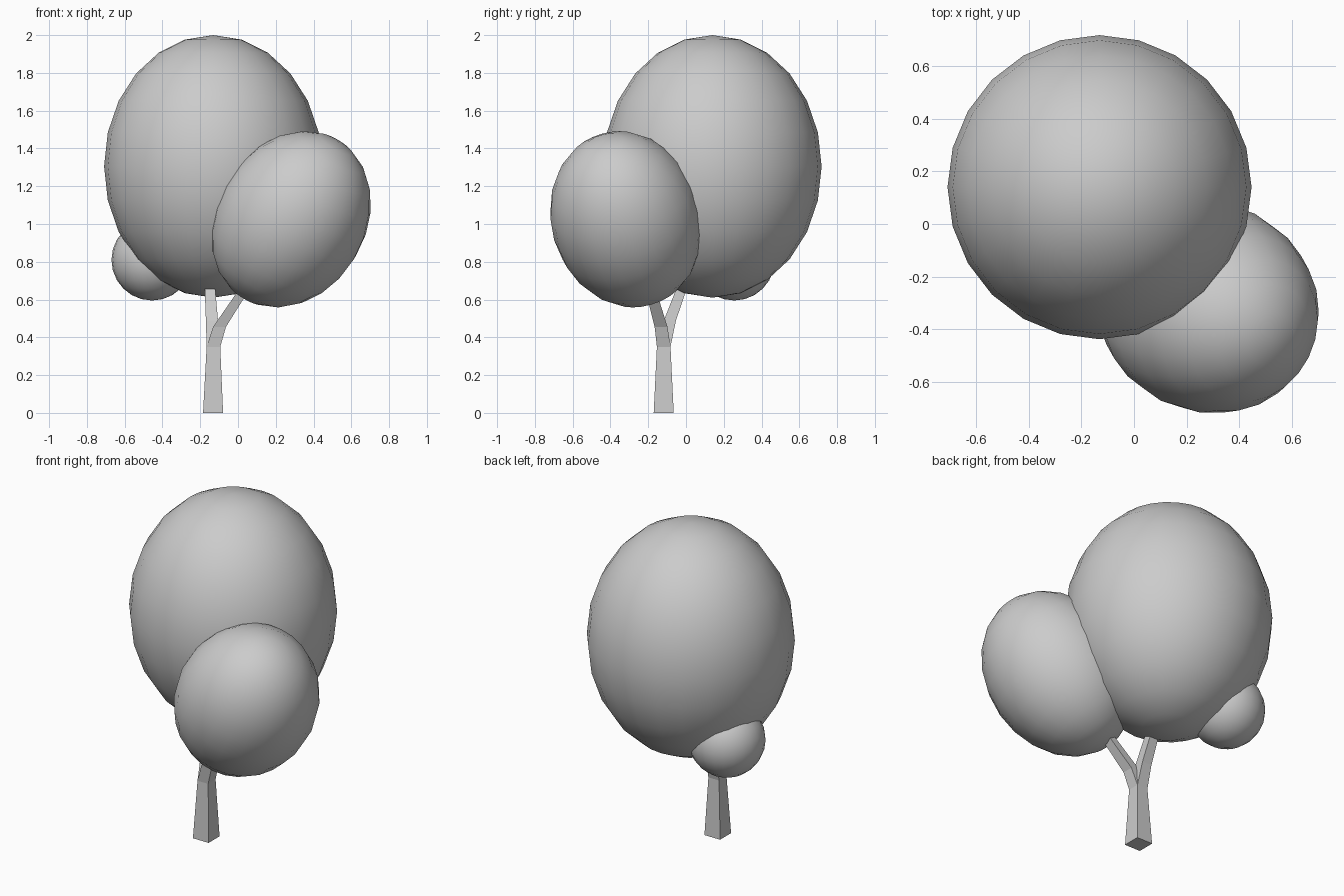
import bpy, bmesh
from mathutils import Vector

if "Cube" in bpy.data.objects:
    bpy.data.objects.remove(bpy.data.objects["Cube"])


def foliage(name, centre, radius, length, axis=(0, 0, 1)):
    """Smooth egg-shaped leaf mass, stretched along its axis."""
    bpy.ops.mesh.primitive_uv_sphere_add(segments=24, ring_count=12, radius=1, location=centre)
    ob = bpy.context.object
    ob.name = name
    ob.scale = (radius, radius, length)
    if axis != (0, 0, 1):
        ob.rotation_euler = Vector(axis).to_track_quat('Z', 'Y').to_euler()
    bpy.ops.object.shade_smooth()
    return ob


def limb(name, rings):
    """Square tapering tube; each ring is (x, y, z, half width)."""
    bm = bmesh.new()
    loops = []
    for x, y, z, h in rings:
        loops.append([bm.verts.new((x + sx * h, y + sy * h, z))
                      for sx, sy in ((-1, -1), (1, -1), (1, 1), (-1, 1))])
    for a, b in zip(loops, loops[1:]):
        for i in range(4):
            j = (i + 1) % 4
            bm.faces.new((a[i], a[j], b[j], b[i]))
    bm.faces.new(loops[0][::-1])
    bm.faces.new(loops[-1])
    me = bpy.data.meshes.new(name)
    bm.to_mesh(me)
    bm.free()
    ob = bpy.data.objects.new(name, me)
    bpy.context.collection.objects.link(ob)
    return ob


# Leaf masses
foliage("large_foliage", (-0.131, 0.14, 1.305), 0.578, 0.695)
foliage("side_foliage", (0.28, -0.316, 1.025), 0.398, 0.495, (0.5, -0.25, 0.83))
foliage("small_foliage", (-0.455, 0.255, 0.81), 0.215, 0.215)

# Trunk and its two branches
limb("trunk", [(-0.132, -0.118, 0, 0.053), (-0.13, -0.118, 0.35, 0.036)])
limb("back_branch", [(-0.13, -0.118, 0.35, 0.036), (-0.138, -0.085, 0.49, 0.032),
                     (-0.15, -0.015, 0.68, 0.027)])
limb("front_branch", [(-0.13, -0.118, 0.35, 0.036), (-0.098, -0.132, 0.455, 0.034),
                      (0.05, -0.195, 0.68, 0.027)])
